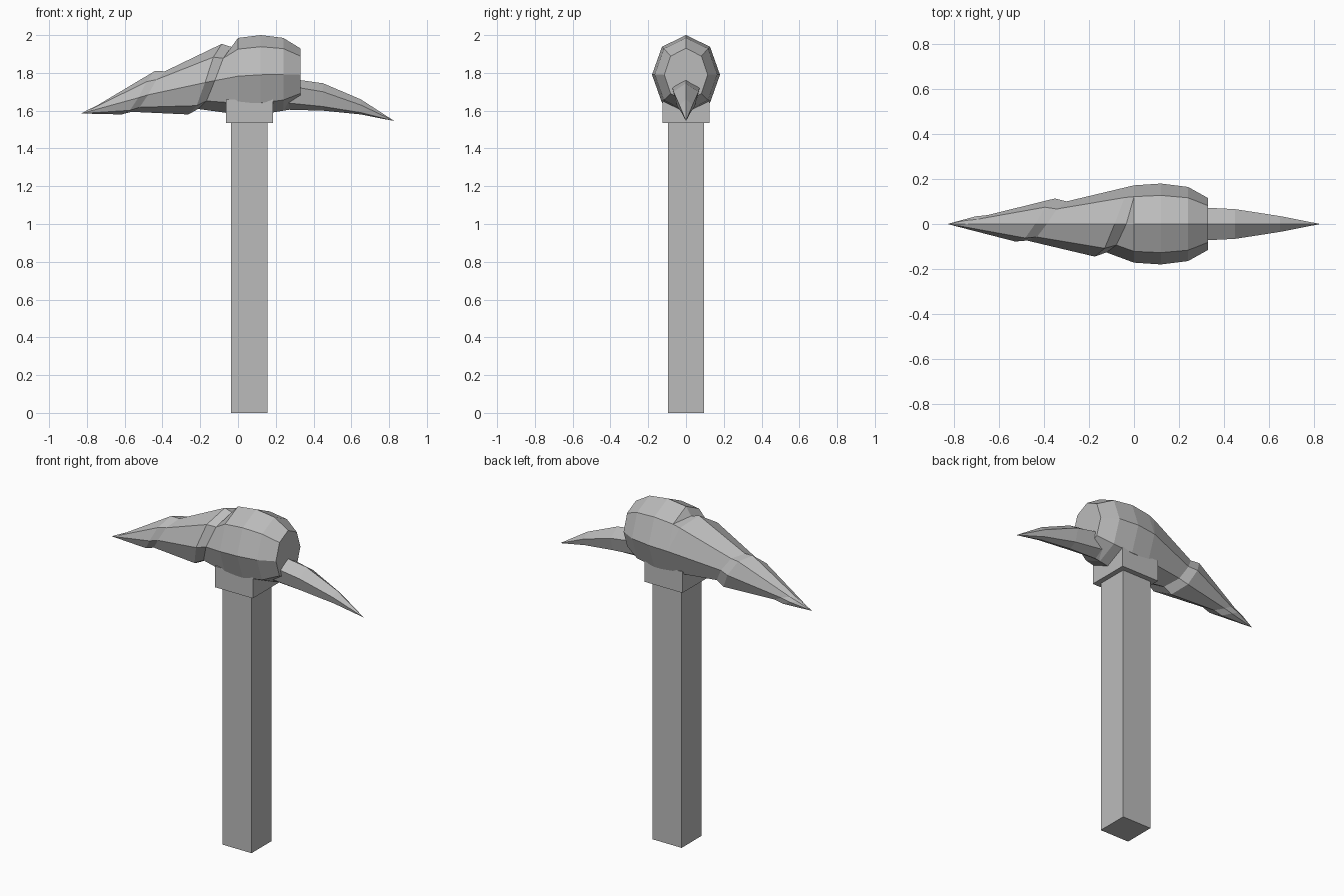
import bpy, bmesh, math

if "Cube" in bpy.data.objects:
    bpy.data.objects.remove(bpy.data.objects["Cube"])

grey = bpy.data.materials.new("stone grey")
grey.diffuse_color = (0.5, 0.5, 0.5, 1)
grey.use_nodes = True
grey.node_tree.nodes["Principled BSDF"].inputs["Base Color"].default_value = grey.diffuse_color


def finish(name, bm):
    bmesh.ops.remove_doubles(bm, verts=bm.verts, dist=0.0005)
    bmesh.ops.dissolve_degenerate(bm, edges=bm.edges, dist=0.0003)
    bmesh.ops.recalc_face_normals(bm, faces=bm.faces)
    mesh = bpy.data.meshes.new(name)
    bm.to_mesh(mesh)
    bm.free()
    mesh.materials.append(grey)
    obj = bpy.data.objects.new(name, mesh)
    bpy.context.collection.objects.link(obj)
    return obj


def box(name, x0, x1, half_y, z0, z1):
    bm = bmesh.new()
    bmesh.ops.create_cube(bm, size=1)
    for v in bm.verts:
        v.co = ((x0 + x1) / 2 + v.co.x * (x1 - x0), v.co.y * 2 * half_y,
                (z0 + z1) / 2 + v.co.z * (z1 - z0))
    return finish(name, bm)


def loft(bm, rings):
    rows = [[bm.verts.new(p) for p in ring] for ring in rings]
    n = len(rows[0])
    for a, b in zip(rows, rows[1:]):
        for i in range(n):
            j = (i + 1) % n
            bm.faces.new((a[i], a[j], b[j], b[i]))
    return rows


def lerp_table(table, x):
    for a, b in zip(table, table[1:]):
        if x <= b[0]:
            t = (x - a[0]) / (b[0] - a[0])
            return [p + (q - p) * t for p, q in zip(a, b)][1:]
    return table[-1][1:]


# Handle and the collar under the head
box("handle", -0.037, 0.155, 0.094, 0, 1.54)
box("collar", -0.064, 0.185, 0.125, 1.535, 1.66)

# Head: x, half width, top z, bottom z
TIP, BASE = -0.83, 0.0
PROFILE = [(TIP, 0, 1.585, 1.585), (-0.62, 0.057, 1.70, 1.58),
           (-0.44, 0.098, 1.81, 1.58), (-0.27, 0.128, 1.878, 1.58),
           (-0.09, 0.16, 1.952, 1.58), (BASE, 0.172, 1.985, 1.58),
           (0.12, 0.18, 2.0, 1.58), (0.24, 0.165, 1.985, 1.60),
           (0.33, 0.115, 1.93, 1.65)]


def head_point(k, x, scale=1.0):
    w, top, bottom = lerp_table(PROFILE, x)
    a = math.tau * k / 8
    mid, h = (top + bottom) / 2, (top - bottom) / 2
    return (x, scale * w * math.cos(a), mid - scale * h * math.sin(a))


# Long spike: eight ridges cut by a shallow groove that spirals to the tip
bm = bmesh.new()
PITCH, GROOVE = 0.0442, 0.052
outer, inner = {}, {}
for n in range(-12, 36):
    for store, x, s in ((outer, -0.705 + PITCH * n, 1.0),
                        (inner, -0.705 + PITCH * n + GROOVE, 0.82)):
        clipped = min(max(x, TIP), BASE)
        store[n] = bm.verts.new(head_point(n, clipped, s if clipped == x else 1.0))
for n in range(-12, 27):
    bm.faces.new((outer[n], inner[n], inner[n + 1], outer[n + 1]))
    bm.faces.new((inner[n], outer[n + 8], outer[n + 9], inner[n + 1]))

# Rounded hammer body with a flat end
rows = loft(bm, [[head_point(k, x) for k in range(8)] for x in (BASE, 0.12, 0.24, 0.33)])
bm.faces.new(rows[-1])
finish("head_and_long_spike", bm)

# Short curved pick: x, half width, top z, ridge z, lower z, bottom z
bm = bmesh.new()
rings = []
for x, w, top, ridge, low, bottom in (
        (0.18, 0.075, 1.77, 1.73, 1.64, 1.59), (0.27, 0.075, 1.77, 1.73, 1.64, 1.605),
        (0.45, 0.066, 1.745, 1.70, 1.622, 1.60), (0.65, 0.035, 1.66, 1.63, 1.59, 1.58),
        (0.828, 0, 1.545, 1.545, 1.545, 1.545)):
    rings.append([(x, 0, top), (x, w, ridge), (x, w * 0.7, low), (x, 0, bottom),
                  (x, -w * 0.7, low), (x, -w, ridge)])
rows = loft(bm, rings)
bm.faces.new(rows[0])
finish("short_pick", bm)
